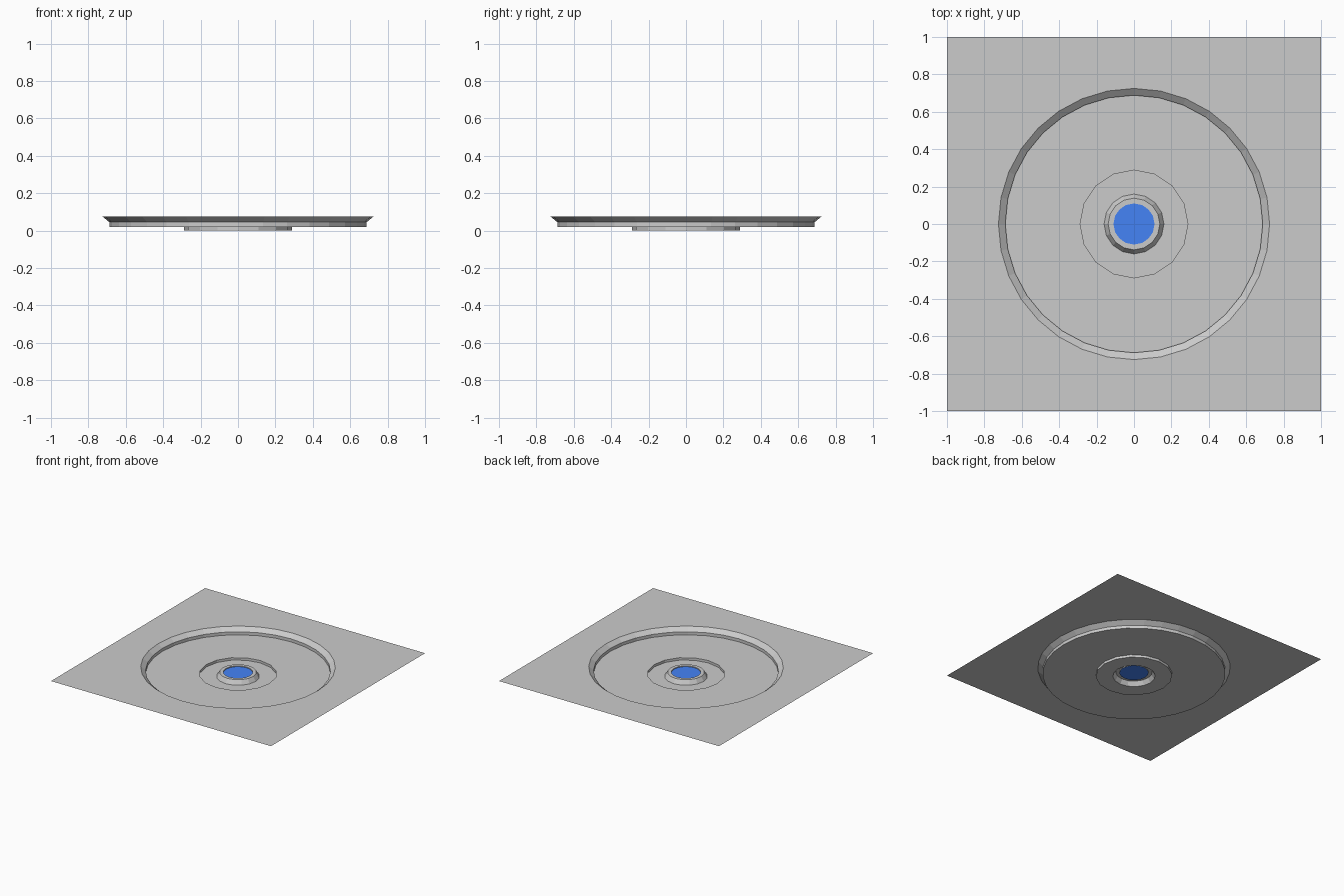
import bpy, bmesh
from math import cos, sin, pi

if "Cube" in bpy.data.objects:
    bpy.data.objects.remove(bpy.data.objects["Cube"])

N = 32  # every loop has 32 points so mixed side counts join cleanly


def loop(bm, radius, z, sides):
    """Closed loop of N points lying on a regular polygon (4 = axis-aligned square)."""
    verts = []
    for i in range(N):
        a = 2 * pi * i / N
        if sides == 4:
            r = radius / max(abs(cos(a)), abs(sin(a)))
        else:
            step = 2 * pi / sides
            r = radius * cos(step / 2) / cos(a % step - step / 2)
        verts.append(bm.verts.new((r * cos(a), r * sin(a), z)))
    return verts


def make_object(name, profile, cap=False):
    bm = bmesh.new()
    rings = [loop(bm, *p) for p in profile]
    for outer, inner in zip(rings, rings[1:]):
        for i in range(N):
            j = (i + 1) % N
            bm.faces.new((outer[i], outer[j], inner[j], inner[i]))
    if cap:
        bm.faces.new(rings[-1])
    mesh = bpy.data.meshes.new(name)
    bm.to_mesh(mesh)
    bm.free()
    obj = bpy.data.objects.new(name, mesh)
    bpy.context.collection.objects.link(obj)
    return obj


# Square sheet stepping down into a round basin with a raised centre collar
make_object("floor_panel", [
    (1.0, 0.075, 4),
    (0.725, 0.075, 32),   # sloped rim
    (0.688, 0.045, 32),
    (0.688, 0.02, 32),    # basin wall
    (0.288, 0.02, 16),    # inner step
    (0.288, 0.0, 16),
    (0.16, 0.0, 16),      # collar
    (0.138, 0.035, 16),
    (0.11, 0.035, 16),
    (0.11, 0.028, 16),
])

# Blue lens set in the collar
lens = make_object("centre_lens", [(0.11, 0.028, 16)], cap=True)
blue = bpy.data.materials.new("lens_blue")
blue.diffuse_color = (0.06, 0.23, 0.92, 1)
blue.use_nodes = True
blue.node_tree.nodes["Principled BSDF"].inputs["Base Color"].default_value = blue.diffuse_color
lens.data.materials.append(blue)
